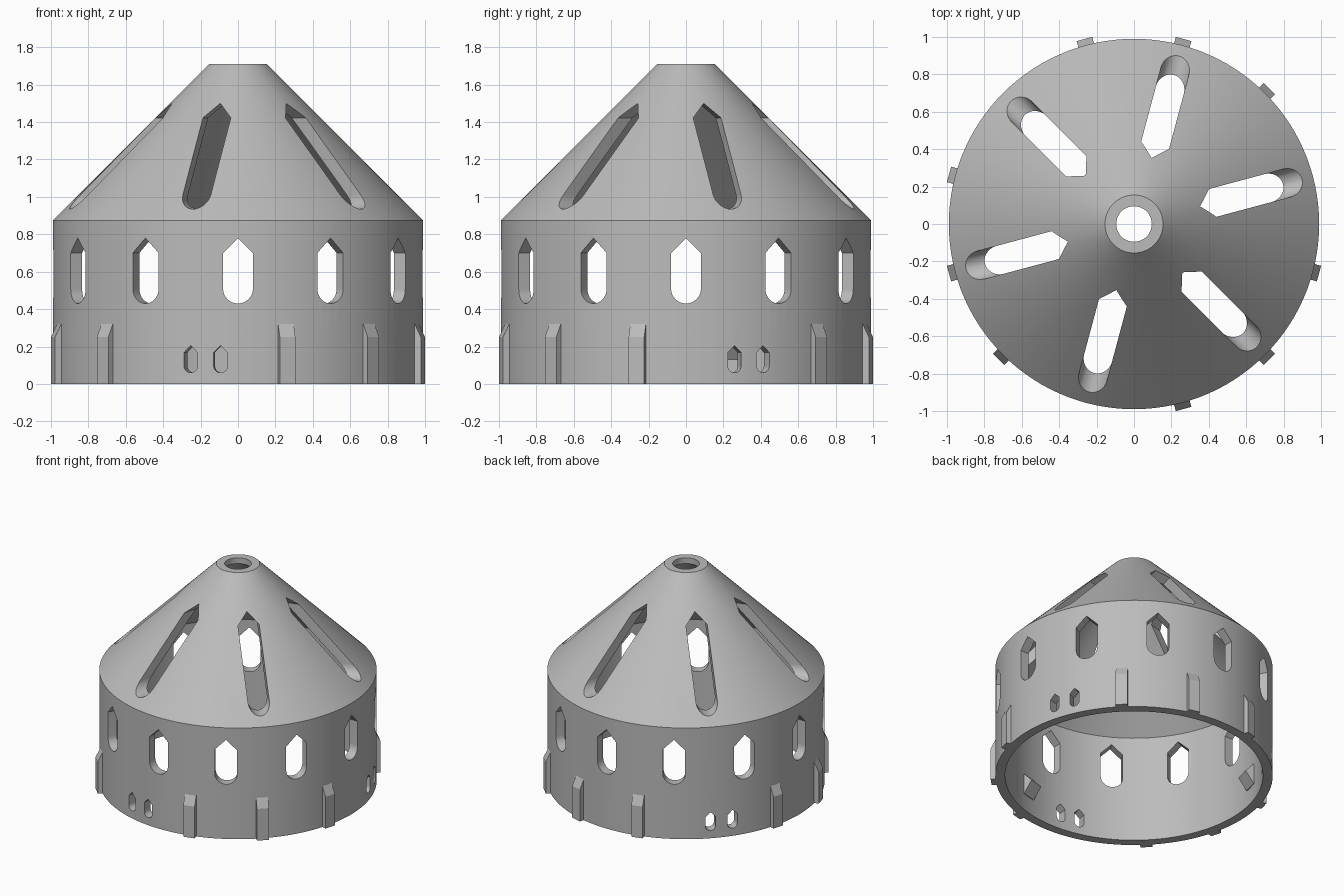
import bpy, bmesh
from math import sin, cos, pi, radians
from mathutils import Matrix

if "Cube" in bpy.data.objects:
    bpy.data.objects.remove(bpy.data.objects["Cube"], do_unlink=True)

grey = bpy.data.materials.new("plain_grey")
grey.use_nodes = True
GREY = (0.5, 0.5, 0.5, 1)
grey.diffuse_color = GREY
grey.node_tree.nodes["Principled BSDF"].inputs["Base Color"].default_value = GREY


def finish(name, bm):
    bmesh.ops.recalc_face_normals(bm, faces=bm.faces)
    mesh = bpy.data.meshes.new(name)
    bm.to_mesh(mesh)
    bm.free()
    mesh.materials.append(grey)
    obj = bpy.data.objects.new(name, mesh)
    bpy.context.collection.objects.link(obj)
    return obj


def activate(obj):
    bpy.ops.object.select_all(action='DESELECT')
    obj.select_set(True)
    bpy.context.view_layer.objects.active = obj


def lathe(name, profile, steps=120):
    """Turn a closed (radius, height) profile around the z axis."""
    bm = bmesh.new()
    rings = [[bm.verts.new((r * cos(2 * pi * i / steps), r * sin(2 * pi * i / steps), z))
              for r, z in profile] for i in range(steps)]
    n = len(profile)
    for i in range(steps):
        a, b = rings[i], rings[(i + 1) % steps]
        for j in range(n):
            k = (j + 1) % n
            bm.faces.new((a[j], b[j], b[k], a[k]))
    return finish(name, bm)


def prism(bm, points, shift, angle):
    """Extrude a flat outline by a shift, then turn it around z by degrees."""
    verts = [bm.verts.new(p) for p in points]
    face = bm.faces.new(verts)
    new = bmesh.ops.extrude_face_region(bm, geom=[face])["geom"]
    moved = [g for g in new if isinstance(g, bmesh.types.BMVert)]
    bmesh.ops.translate(bm, verts=moved, vec=shift)
    bmesh.ops.rotate(bm, verts=verts + moved, cent=(0, 0, 0),
                     matrix=Matrix.Rotation(radians(angle), 3, 'Z'))


def arch_cutter(bm, angle, half, low, high, inner):
    """Opening with a round foot and a pointed 45 degree head."""
    foot = low + half
    arc = [(inner, half * cos(a), foot + half * sin(a))
           for a in (pi + pi * i / 16 for i in range(17))]
    head = [(inner, half, high - half), (inner, 0, high), (inner, -half, high - half)]
    prism(bm, arc + head, (1.1 - inner, 0, 0), angle)


def block(name, outline, half, angle):
    """Small part with a (radius, height) side outline."""
    bm = bmesh.new()
    prism(bm, [(r, -half, z) for r, z in outline], (0, 2 * half, 0), angle)
    return finish(name, bm)


# Hollow drum with a conical roof and a round top hole
R, WALL = 0.99, 0.92
shell = lathe("shell", [(WALL, 0), (R, 0), (R, 0.875), (0.155, 1.71),
                        (0.095, 1.71), (0.095, 1.665), (WALL, 0.84)])

# Openings: roof slots, drum windows, small paired holes
cuts = bmesh.new()
for i in range(6):
    arch_cutter(cuts, 15 + 60 * i, 0.077, 0.935, 1.5, 0.2)
for i in range(12):
    arch_cutter(cuts, 30 * i, 0.08, 0.43, 0.78, 0.8)
for i in range(3):
    for offset in (15.2, 24.6):
        arch_cutter(cuts, offset + 120 * i, 0.037, 0.06, 0.205, 0.8)
cutter = finish("opening_cutter", cuts)
cutter.hide_render = True

activate(shell)
mod = shell.modifiers.new("openings", 'BOOLEAN')
mod.operation = 'DIFFERENCE'
mod.solver = 'EXACT'
mod.object = cutter
bpy.ops.object.modifier_apply(modifier=mod.name)
bpy.data.objects.remove(cutter, do_unlink=True)
bpy.ops.object.shade_smooth_by_angle(angle=radians(25))

# Outer ribs with sloped tops, skipped where the paired holes are
for i in range(12):
    if i % 4:
        block(f"outer_rib_{i}", [(0.96, 0), (1.024, 0), (1.024, 0.25), (0.985, 0.33),
                                 (0.96, 0.33)], 0.043, 15 + 30 * i)

# Inner wedge catches
for i in range(3):
    block(f"inner_catch_{i}", [(0.95, 0.13), (0.915, 0.13), (0.85, 0.22),
                               (0.915, 0.29), (0.95, 0.29)], 0.06, 45 + 120 * i)
